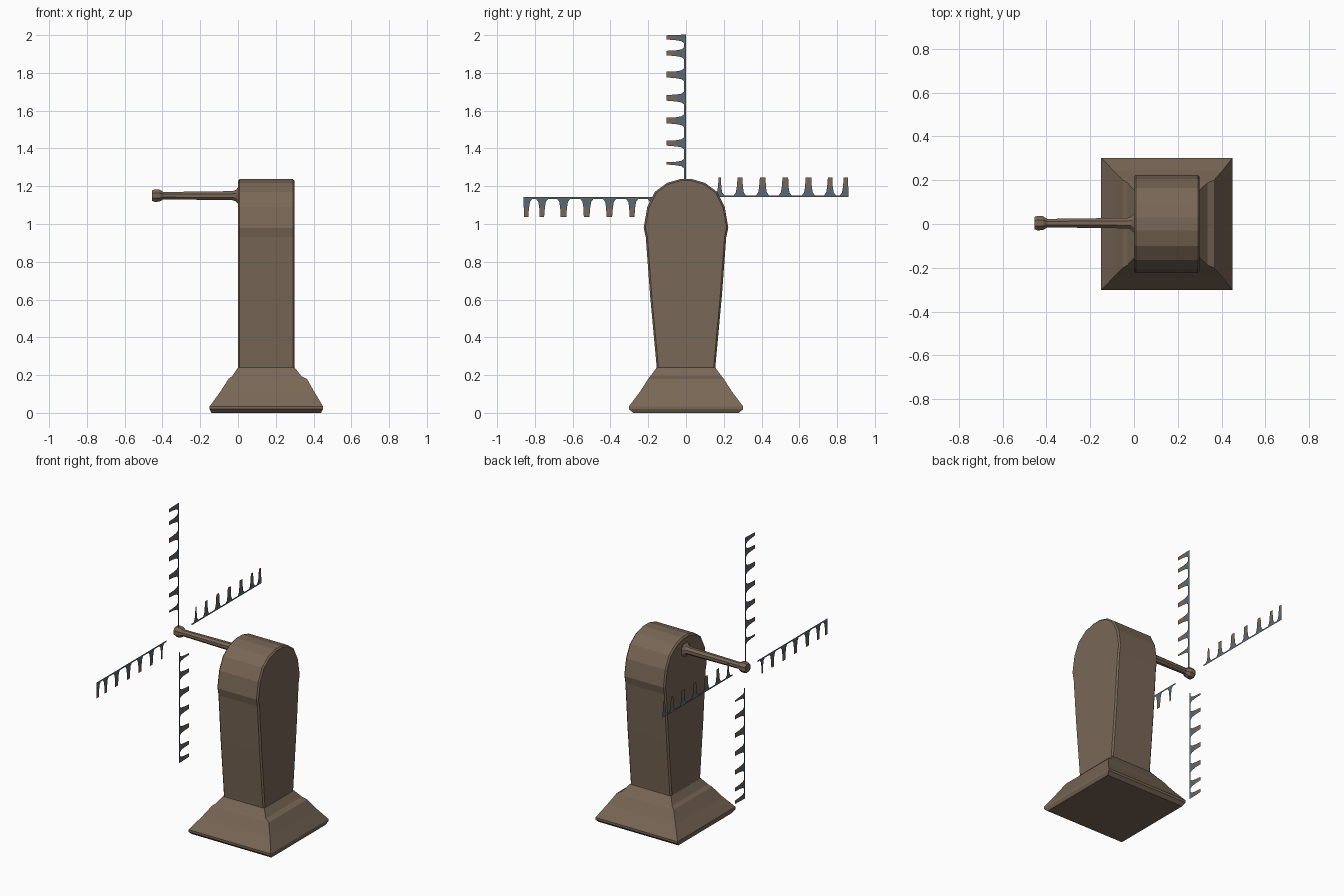
import bpy, bmesh
from math import cos, sin, pi

if "Cube" in bpy.data.objects:
    bpy.data.objects.remove(bpy.data.objects["Cube"])


def material(name, rgb):
    m = bpy.data.materials.new(name)
    m.diffuse_color = (*rgb, 1)
    m.use_nodes = True
    m.node_tree.nodes["Principled BSDF"].inputs["Base Color"].default_value = m.diffuse_color
    return m


BROWN = material("weathered_wood", (0.19, 0.135, 0.092))
SLATE = material("blade_slate", (0.10, 0.14, 0.16))


def make(name, verts, faces, mats, bevel=0):
    me = bpy.data.meshes.new(name)
    me.from_pydata(verts, [], faces)
    for m in mats:
        me.materials.append(m)
    ob = bpy.data.objects.new(name, me)
    bpy.context.collection.objects.link(ob)
    if bevel:
        mod = ob.modifiers.new("bevel", 'BEVEL')
        mod.width, mod.segments = bevel, 1
        mod.limit_method, mod.angle_limit = 'ANGLE', 1.2
    return ob


def loft(name, rings, bevel=0):
    """Skin equal-length rings and cap both ends."""
    n = len(rings[0])
    verts = [v for r in rings for v in r]
    faces = [(i * n + j, i * n + (j + 1) % n, (i + 1) * n + (j + 1) % n, (i + 1) * n + j)
             for i in range(len(rings) - 1) for j in range(n)]
    faces += [tuple(range(n))[::-1], tuple(range(len(verts) - n, len(verts)))]
    ob = make(name, verts, faces, [BROWN], bevel)
    bm = bmesh.new()
    bm.from_mesh(ob.data)
    bmesh.ops.recalc_face_normals(bm, faces=bm.faces)
    bm.to_mesh(ob.data)
    bm.free()
    return ob


# Flared square base: x min, x max, y half width, z
base = [(-.14, .44, .28, 0), (-.15, .45, .302, .02), (-.15, .45, .302, .035),
        (-.095, .405, .245, .11), (-.05, .365, .2, .18), (-.03, .335, .188, .195),
        (0, .30, .155, .24)]
loft("base", [[(a, -y, z), (b, -y, z), (b, y, z), (a, y, z)] for a, b, y, z in base])

# Tower: tapered body with a rounded top, extruded along x
half = [(.154, .2), (.156, .25), (.19, .62), (.213, .93), (.224, .98), (.205, 1.09),
        (.165, 1.17), (.10, 1.218), (.03, 1.238)]
outline = half + [(-y, z) for y, z in reversed(half)]
loft("tower", [[(x, y, z) for y, z in outline] for x in (0, .30)], bevel=.009)

# Axle with hub at the outer end and collar at the tower
axle = [(-.455, .03), (-.44, .036), (-.415, .034), (-.395, .021), (-.03, .026),
        (-.012, .032), (.003, .052), (.02, .052)]
loft("axle", [[(x, .004 + r * cos(k * pi / 4 + pi / 8), 1.15 + r * sin(k * pi / 4 + pi / 8))
               for k in range(8)] for x, r in axle])

# Blades: flat comb-shaped sheets, a thin spine with tapered teeth
TEETH = [(.178, .018), (.285, .032), (.405, .036), (.525, .036), (.648, .036),
         (.762, .03), (.845, .028)]


def blade(name, angle, start):
    verts, faces, slate = [], [], []

    def strip(rows):
        i = len(verts)
        for a, b, w in rows:
            for d in (a, b):
                y = d * cos(angle) - w * sin(angle)
                z = d * sin(angle) + w * cos(angle)
                verts.append((-.432, y, 1.142 + z))
        for k in range(len(rows) - 1):
            p = i + 2 * k
            faces.append((p, p + 1, p + 3, p + 2))
            slate.append(k < 2)

    strip([(start, .86, 0), (start, .86, .01)])
    for c, w in TEETH:
        a, b = c - w / 2, min(c + w / 2, .86)
        strip([(a - .016, min(b + .016, .86), .01), (a - .005, min(b + .005, .86), .025),
               (a, b, .055), (a + .004, b - .002, .104)])
    ob = make(name, verts, faces, [BROWN, SLATE])
    for p, s in zip(ob.data.polygons, slate):
        p.material_index = int(s)


for k, (side, start) in enumerate([("right", .13), ("upper", .03), ("left", .13), ("lower", .13)]):
    blade(side + "_blade", k * pi / 2, start)
